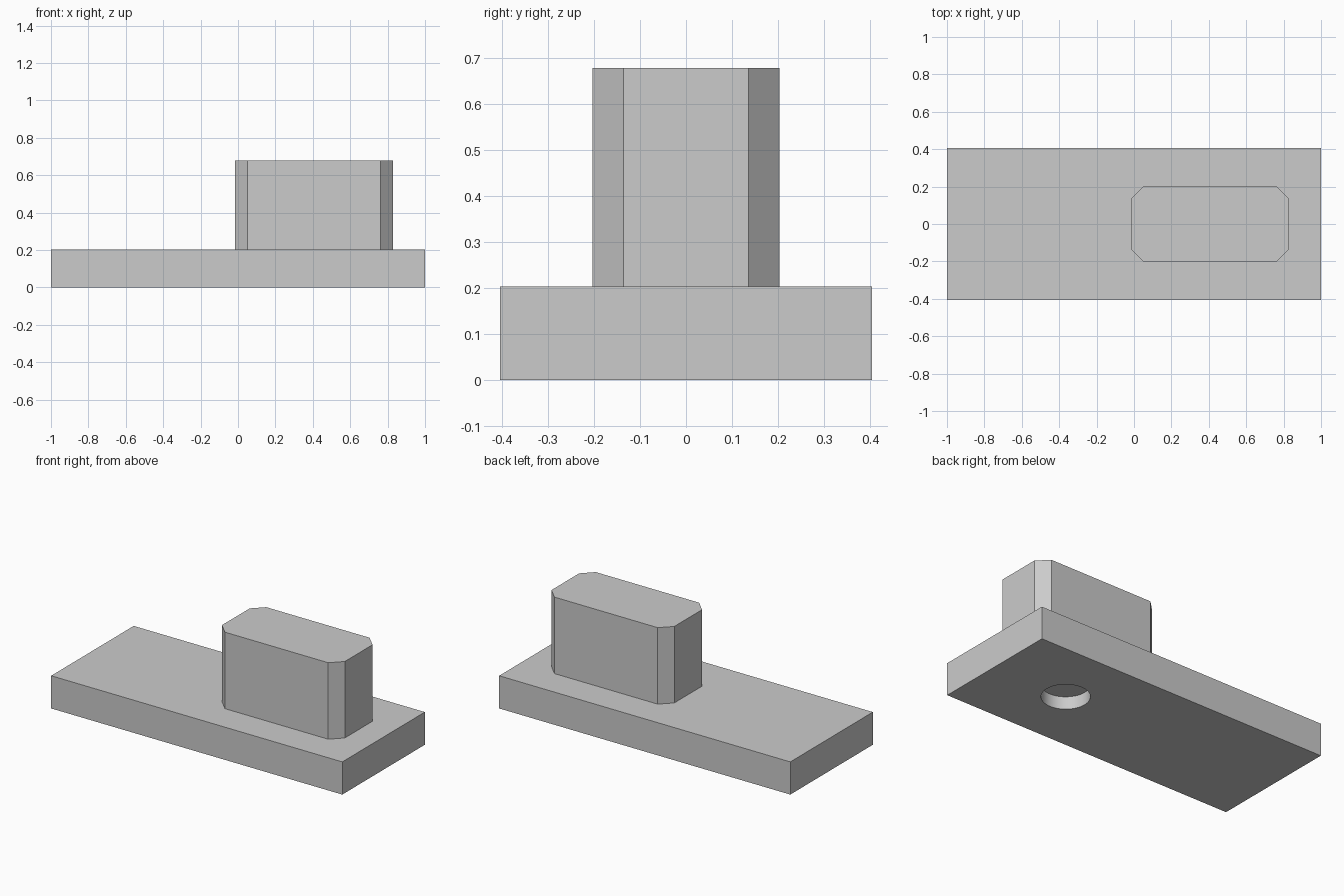
import bpy
import bmesh
import math

cube = bpy.data.objects.get("Cube")
if cube:
    bpy.data.objects.remove(cube, do_unlink=True)

grey = bpy.data.materials.new("light_grey")
grey.use_nodes = True
grey.diffuse_color = (0.6, 0.6, 0.6, 1)
grey.node_tree.nodes["Principled BSDF"].inputs["Base Color"].default_value = (0.6, 0.6, 0.6, 1)


def prism(name, outline, bottom, top):
    """Extrude a flat outline from bottom to top."""
    bm = bmesh.new()
    face = bm.faces.new([bm.verts.new((x, y, bottom)) for x, y in outline])
    grown = bmesh.ops.extrude_face_region(bm, geom=[face])["geom"]
    verts = [v for v in grown if isinstance(v, bmesh.types.BMVert)]
    bmesh.ops.translate(bm, verts=verts, vec=(0, 0, top - bottom))
    bmesh.ops.recalc_face_normals(bm, faces=bm.faces)
    mesh = bpy.data.meshes.new(name)
    bm.to_mesh(mesh)
    bm.free()
    mesh.materials.append(grey)
    obj = bpy.data.objects.new(name, mesh)
    bpy.context.collection.objects.link(obj)
    return obj


def chamfered(cx, half_x, half_y, cut):
    """Rectangle outline with its four corners cut off."""
    inner_x, inner_y = half_x - cut, half_y - cut
    points = []
    for sx, sy in ((1, 1), (-1, 1), (-1, -1), (1, -1)):
        pair = [(cx + sx * half_x, sy * inner_y), (cx + sx * inner_x, sy * half_y)]
        points += pair if sx * sy > 0 else pair[::-1]
    return points


PLATE_TOP = 0.203

# Base plate
plate = prism("base_plate", [(-1, -0.405), (1, -0.405), (1, 0.405), (-1, 0.405)], 0, PLATE_TOP)

# Upright block with chamfered vertical corners
prism("upright_block", chamfered(0.407, 0.422, 0.203, 0.067), PLATE_TOP, 0.678)

# Shallow round recess in the underside
sides, radius = 64, 0.136
circle = [(0.49 + radius * math.cos(math.tau * i / sides),
           radius * math.sin(math.tau * i / sides)) for i in range(sides)]
cutter = prism("recess_cutter", circle, -0.1, 0.078)
cutter.hide_render = True

recess = plate.modifiers.new("recess", "BOOLEAN")
recess.operation = "DIFFERENCE"
recess.solver = "EXACT"
recess.object = cutter

bpy.ops.object.select_all(action="DESELECT")
plate.select_set(True)
bpy.context.view_layer.objects.active = plate
bpy.ops.object.modifier_apply(modifier=recess.name)
bpy.data.objects.remove(cutter, do_unlink=True)
bpy.ops.object.shade_smooth_by_angle(angle=math.radians(30))
